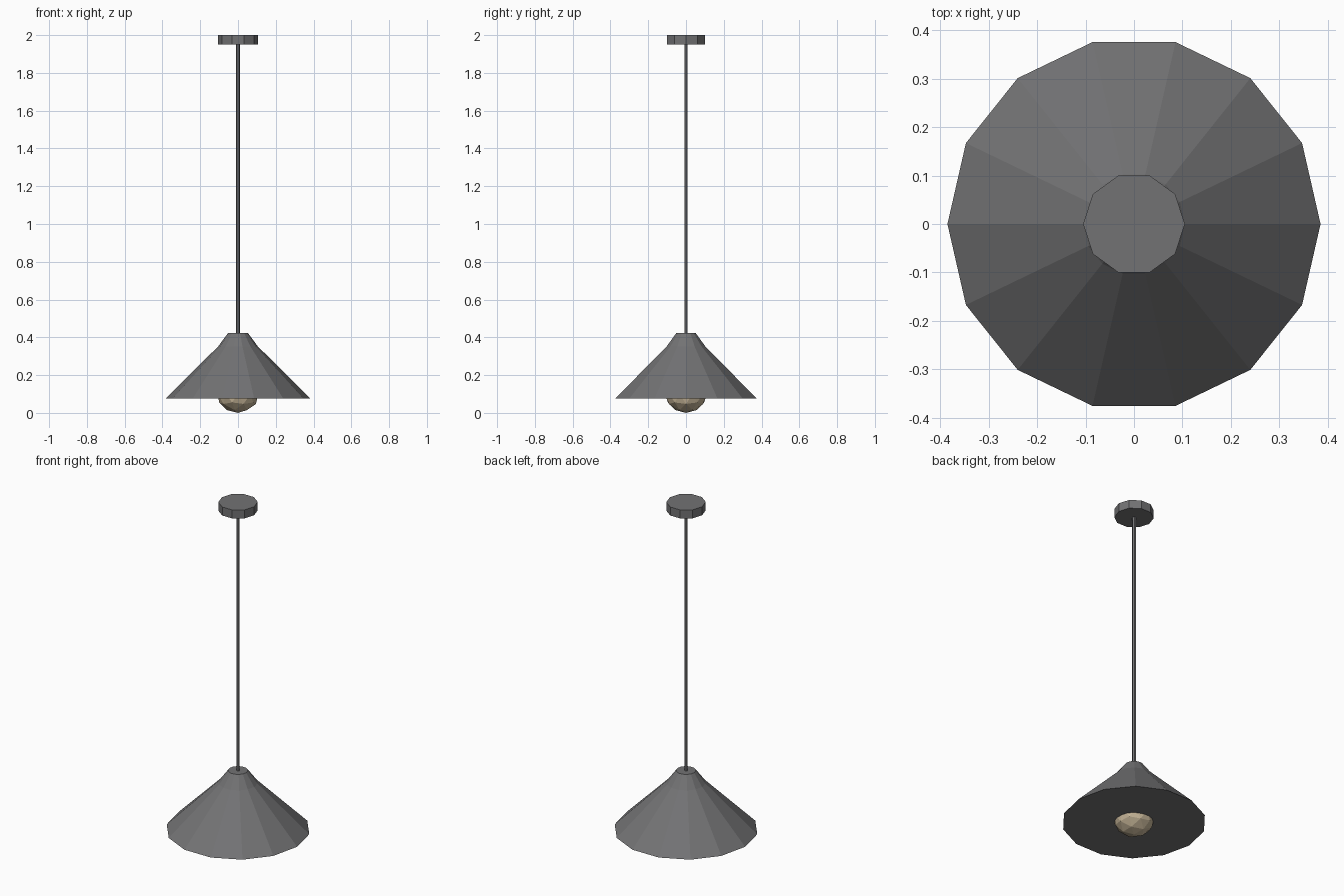
import bpy, bmesh, math

if "Cube" in bpy.data.objects:
    bpy.data.objects.remove(bpy.data.objects["Cube"])


def material(name, rgb):
    m = bpy.data.materials.new(name)
    m.diffuse_color = (*rgb, 1.0)
    m.use_nodes = True
    m.node_tree.nodes["Principled BSDF"].inputs["Base Color"].default_value = m.diffuse_color
    return m


grey = material("dark_grey_metal", (0.17, 0.17, 0.175))
warm = material("warm_glass", (0.56, 0.46, 0.31))


def finish(name, bm, mat):
    bmesh.ops.recalc_face_normals(bm, faces=bm.faces)
    mesh = bpy.data.meshes.new(name)
    bm.to_mesh(mesh)
    bm.free()
    mesh.materials.append(mat)
    obj = bpy.data.objects.new(name, mesh)
    bpy.context.collection.objects.link(obj)
    return obj


def lathe(name, profile, sides, mat):
    """Closed solid of flat faces from (radius, height) points, first corner on +x."""
    bm = bmesh.new()
    rings = []
    for r, z in profile:
        rings.append([bm.verts.new((r * math.cos(math.tau * i / sides),
                                    r * math.sin(math.tau * i / sides), z))
                      for i in range(sides)])
    for a, b in zip(rings, rings[1:]):
        for i in range(sides):
            j = (i + 1) % sides
            bm.faces.new((a[i], a[j], b[j], b[i]))
    bm.faces.new(rings[0])
    bm.faces.new(rings[-1])
    return finish(name, bm, mat)


# ceiling plate, hanging rod and conical shade with a steeper collar
lathe("ceiling_plate", [(0.105, 1.95), (0.105, 2.0)], 10, grey)
lathe("hanging_rod", [(0.01, 0.40), (0.01, 1.96)], 6, grey)
lathe("shade", [(0.385, 0.075), (0.105, 0.352), (0.053, 0.422)], 14, grey)

# faceted bulb peeking out below the shade
bm = bmesh.new()
bmesh.ops.create_icosphere(bm, subdivisions=2, radius=1.0)
bmesh.ops.scale(bm, vec=(0.112, 0.112, 0.1), verts=bm.verts)
bmesh.ops.translate(bm, vec=(0, 0, 0.1), verts=bm.verts)
finish("bulb", bm, warm)
